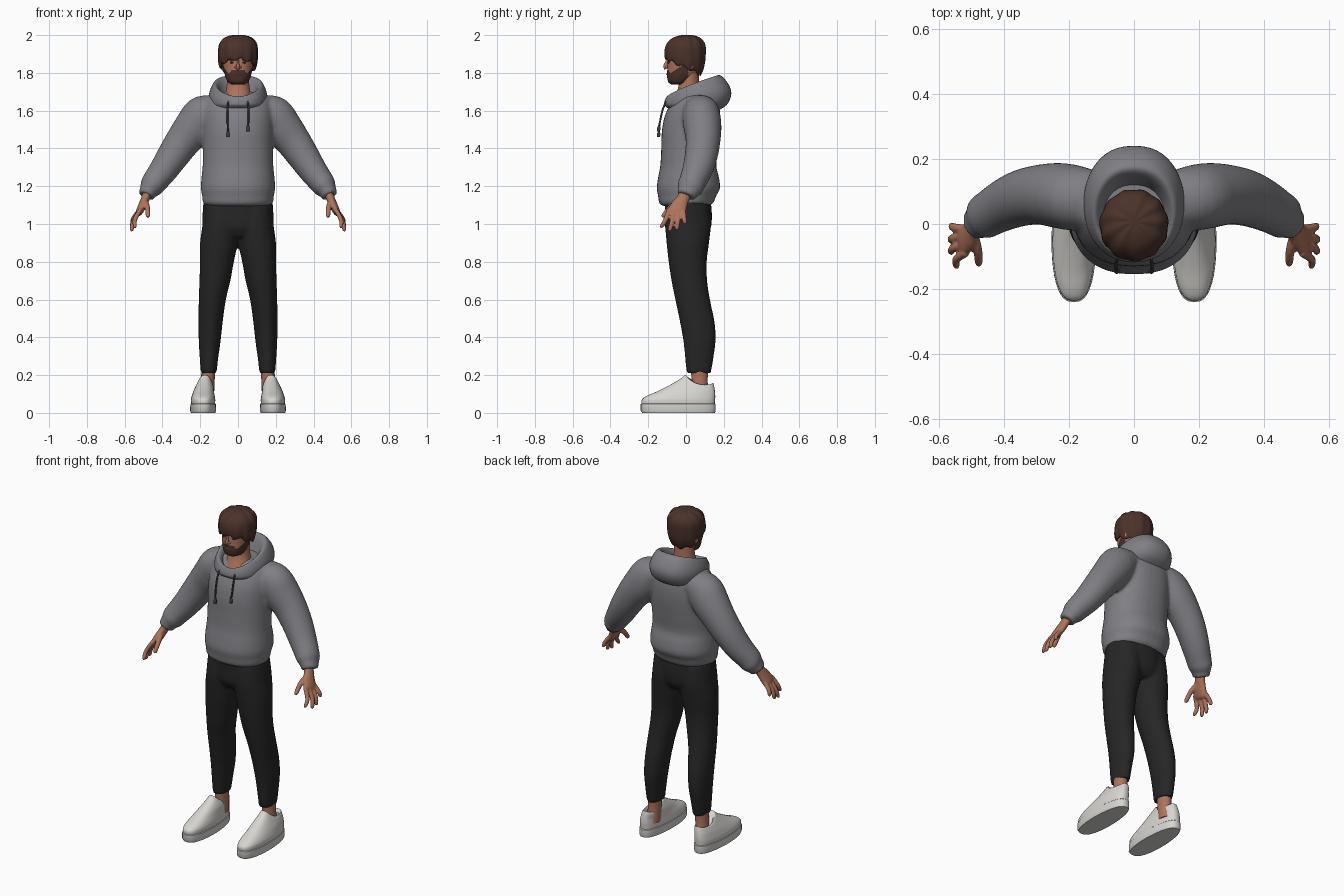
import bpy, bmesh, math
from mathutils import Vector, Matrix


def material(name, rgb):
    m = bpy.data.materials.new(name)
    m.diffuse_color = (*rgb, 1)
    return m


GREY = material("hoodie grey", (0.215, 0.21, 0.23))
CORD = material("cord dark grey", (0.05, 0.05, 0.055))
BLACK = material("trouser black", (0.019, 0.019, 0.019))
SKIN = material("skin tan", (0.42, 0.175, 0.105))
HAIR = material("hair brown", (0.07, 0.032, 0.023))
WHITE = material("shoe white", (0.68, 0.67, 0.64))


def spline(rows, k):
    """Catmull-Rom interpolation of profile rows."""
    out = []
    for i in range(len(rows) - 1):
        a, b, c, d = (rows[min(max(j, 0), len(rows) - 1)] for j in range(i - 1, i + 3))
        for s in range(k):
            t = s / k
            out.append([0.5 * (2 * q + (r - p) * t + (2 * p - 5 * q + 4 * r - w) * t * t
                               + (3 * q - p - 3 * r + w) * t ** 3)
                        for p, q, r, w in zip(a, b, c, d)])
    return out + [list(rows[-1])]


def skin_rings(bm, rings):
    """Join rings of points into a closed skin."""
    loops = [[bm.verts.new(p) for p in ring] for ring in rings]
    n = len(loops[0])
    for lo, hi in zip(loops, loops[1:]):
        for i in range(n):
            j = (i + 1) % n
            bm.faces.new((lo[i], lo[j], hi[j], hi[i]))
    bm.faces.new(loops[0])
    bm.faces.new(loops[-1])


def stack(bm, rows, side=1, n=32, k=4, p=1.0, taper=0, wave=0, jag=0, dip=0, rise=1.0):
    """Stacked ovals: centre x, half width, front y, back y, front z, back z."""
    rows = spline([r if len(r) == 6 else (*r, r[4]) for r in rows], k)
    rings = []
    for i, (cx, rx, yf, yb, zf, zb) in enumerate(rows):
        f, ring = i / (len(rows) - 1), []
        for a in range(n):
            t = math.tau * a / n
            s, back = math.sin(t), (1 - math.cos(t)) / 2
            w = 1 + wave * math.sin(11 * t + 3 * f)
            x = cx + w * rx * math.copysign(abs(s) ** p, s) * (1 - taper * back)
            y = (yf + yb) / 2 + w * (yb - yf) * (back - 0.5)
            z = zf + (zb - zf) * back ** rise
            z += jag * (1 - f) * math.sin(9 * t) - dip * f ** 3 * s * s
            ring.append((side * x, y, z))
        rings.append(ring)
    skin_rings(bm, rings)


def tube(bm, rows, side=1, n=20, k=4):
    """Limb along a path: x, y, z, thickness radius, front-back radius."""
    rows = spline(rows, k)
    pts = [Vector(r[:3]) for r in rows]
    rings = []
    for i, r in enumerate(rows):
        t = (pts[min(i + 1, len(pts) - 1)] - pts[max(i - 1, 0)]).normalized()
        u = (Vector((0, 1, 0)) - t * t.y).normalized()
        v = t.cross(u)
        ring = []
        for a in range(n):
            ang = math.tau * a / n
            q = pts[i] + v * r[3] * math.cos(ang) + u * r[4] * math.sin(ang)
            ring.append((side * q.x, q.y, q.z))
        rings.append(ring)
    skin_rings(bm, rings)


def ball(bm, loc, scale):
    m = Matrix.Translation(loc) @ Matrix.Diagonal((*scale, 1))
    bmesh.ops.create_uvsphere(bm, u_segments=16, v_segments=10, radius=1, matrix=m)


def finish(name, bm, mats, voxel=0, smooth=5, rule=None):
    bmesh.ops.recalc_face_normals(bm, faces=bm.faces[:])
    me = bpy.data.meshes.new(name)
    bm.to_mesh(me)
    bm.free()
    ob = bpy.data.objects.new(name, me)
    bpy.context.collection.objects.link(ob)
    bpy.ops.object.select_all(action='DESELECT')
    ob.select_set(True)
    bpy.context.view_layer.objects.active = ob
    if voxel:
        m = ob.modifiers.new("blend", 'REMESH')
        m.mode, m.voxel_size = 'VOXEL', voxel
        s = ob.modifiers.new("soften", 'SMOOTH')
        s.factor, s.iterations = 0.5, smooth
        for mod in ("blend", "soften"):
            bpy.ops.object.modifier_apply(modifier=mod)
    ob.data.materials.clear()
    for m in mats:
        ob.data.materials.append(m)
    if rule:
        for f in ob.data.polygons:
            f.material_index = rule(f.center)
    bpy.ops.object.shade_smooth_by_angle(angle=math.radians(45))
    return ob


# Hoodie body with sleeves
bm = bmesh.new()
stack(bm, [(0, .165, -.125, .12, 1.095), (0, .185, -.142, .145, 1.112), (0, .19, -.148, .16, 1.15),
           (0, .197, -.155, .18, 1.19), (0, .193, -.147, .174, 1.25), (0, .187, -.136, .16, 1.31),
           (0, .187, -.131, .17, 1.40), (0, .188, -.128, .18, 1.49), (0, .188, -.113, .182, 1.57),
           (0, .18, -.085, .174, 1.63), (0, .16, -.05, .155, 1.675), (0, .11, -.02, .13, 1.70)],
      n=40, p=.85)
ARM = [(.11, .075, 1.62, .07, .085), (.18, .08, 1.578, .107, .1), (.235, .088, 1.51, .105, .1),
       (.29, .09, 1.44, .094, .092), (.345, .08, 1.36, .085, .087), (.395, .06, 1.285, .076, .08),
       (.44, .035, 1.225, .068, .072), (.46, .022, 1.195, .062, .07), (.475, .01, 1.172, .048, .057),
       (.487, 0, 1.148, .045, .051)]
for s in (1, -1):
    tube(bm, ARM, s, n=28)
finish("hoodie", bm, [GREY], voxel=.01, smooth=5)

# Hood lying on the shoulders
bm = bmesh.new()
stack(bm, [(0, .12, -.10, .15, 1.615, 1.59), (0, .148, -.115, .215, 1.63, 1.63),
           (0, .155, -.115, .24, 1.645, 1.69), (0, .147, -.11, .222, 1.66, 1.745),
           (0, .127, -.10, .18, 1.675, 1.788), (0, .107, -.085, .15, 1.668, 1.77),
           (0, .09, -.07, .12, 1.65, 1.70), (0, .08, -.06, .10, 1.62, 1.64)],
      n=48, p=.85, rise=.75)
finish("hood", bm, [GREY])

# Drawstrings with end tips
for s, end, name in ((1, 1.49, "left"), (-1, 1.46, "right")):
    bm = bmesh.new()
    tube(bm, [(.05, -.098, 1.66, .005, .005), (.055, -.122, 1.61, .005, .005),
              (.055, -.138, 1.54, .005, .005), (.053, -.143, end + .03, .005, .005),
              (.053, -.144, end + .02, .009, .009), (.053, -.145, end, .008, .008)], s, n=10, k=3)
    finish(name + "_drawstring", bm, [CORD])

# Trousers
bm = bmesh.new()
LEG = [(.155, .042, .003, .132, .21), (.154, .048, -.004, .144, .28), (.15, .058, -.014, .157, .38),
       (.145, .064, -.032, .152, .48), (.136, .072, -.057, .127, .60), (.122, .082, -.077, .112, .70),
       (.112, .09, -.092, .11, .80), (.101, .1, -.103, .122, .9), (.092, .096, -.11, .132, 1.0),
       (.09, .09, -.1, .12, 1.1)]
for s in (1, -1):
    stack(bm, LEG, s)
stack(bm, [(0, .12, -.08, .1, .93), (0, .182, -.11, .132, .98), (0, .188, -.112, .137, 1.06),
           (0, .182, -.112, .13, 1.13)])
finish("trousers", bm, [BLACK], voxel=.01, smooth=4)

# Hands, ankles and shoes
FINGERS = [(-.088, .545, -.128, .98), (-.063, .562, -.085, .962),
           (-.038, .563, -.048, .968), (-.015, .56, -.006, 1.0)]
for s, name in ((1, "left"), (-1, "right")):
    bm = bmesh.new()
    tube(bm, [(.475, .002, 1.175, .024, .034), (.49, -.015, 1.135, .023, .033),
              (.505, -.035, 1.1, .022, .043), (.522, -.05, 1.065, .019, .047),
              (.53, -.055, 1.05, .012, .04)], s)
    for y0, x1, y1, z1 in FINGERS:
        tube(bm, [(.515, y0, 1.08, .012, .013), ((.53 + x1) / 2 + .008, (y0 + y1) / 2, (1.065 + z1) / 2, .012, .013),
                  (x1, y1, z1 + .008, .01, .011), (x1, y1, z1, .005, .005)], s, n=12)
    tube(bm, [(.495, -.03, 1.125, .016, .018), (.48, -.08, 1.09, .014, .015),
              (.477, -.118, 1.045, .012, .012), (.477, -.124, 1.035, .005, .005)], s, n=12)
    finish(name + "_hand", bm, [SKIN], voxel=.005, smooth=2)

    bm = bmesh.new()
    stack(bm, [(.165, .038, .03, .125, .08), (.16, .036, .03, .115, .16), (.157, .037, .025, .118, .24)], s)
    finish(name + "_ankle", bm, [SKIN])

    bm = bmesh.new()
    stack(bm, [(.185, .068, -.232, .153, 0), (.185, .072, -.24, .157, .012), (.185, .071, -.24, .157, .046),
               (.185, .066, -.234, .152, .05)], s, n=40, k=1, p=.75, taper=.1)
    finish(name + "_sole", bm, [WHITE])

    bm = bmesh.new()
    stack(bm, [(.185, .067, -.235, .152, .044, .044), (.185, .068, -.234, .154, .07, .07),
               (.184, .064, -.208, .155, .09, .09), (.182, .058, -.15, .153, .115, .115),
               (.178, .052, -.085, .15, .148, .135), (.176, .045, -.03, .147, .18, .15),
               (.175, .038, -.005, .143, .2, .158), (.175, .03, .01, .13, .19, .14)],
          s, n=40, p=.75, taper=.1, dip=.045)
    finish(name + "_shoe_upper", bm, [WHITE])

# Neck
bm = bmesh.new()
stack(bm, [(0, .085, -.078, .09, 1.64), (0, .072, -.058, .08, 1.68),
           (0, .06, -.04, .07, 1.73), (0, .058, -.035, .068, 1.80)])
finish("neck", bm, [SKIN])


# Head, with the beard coloured along the jaw
def beard(c):
    moustache = c.z < 1.813 and abs(c.x) < .04 and c.y < -.05
    jaw = c.y < .012 and c.z < 1.797 + .75 * max(0, c.y + .08)
    return 1 if moustache or jaw else 0


bm = bmesh.new()
stack(bm, [(0, .03, -.075, -.01, 1.738), (0, .052, -.093, .02, 1.75), (0, .067, -.1, .05, 1.78),
           (0, .076, -.099, .075, 1.82), (0, .082, -.098, .085, 1.87), (0, .083, -.09, .09, 1.93),
           (0, .06, -.06, .07, 1.97)], n=64, k=8, p=.9)
finish("head", bm, [SKIN, HAIR], rule=beard)

# Face details
bm = bmesh.new()
tube(bm, [(0, -.094, 1.872, .006, .009), (0, -.102, 1.852, .006, .01), (0, -.108, 1.835, .009, .012),
          (0, -.102, 1.823, .008, .013)], n=12)
for x in (-1, 1):
    ball(bm, (x * .01, -.1, 1.83), (.008, .009, .007))
    ball(bm, (x * .083, .022, 1.845), (.011, .02, .03))
ball(bm, (0, -.099, 1.792), (.022, .006, .004))
finish("nose_ears_lips", bm, [SKIN])
bm = bmesh.new()
for x in (-1, 1):
    ball(bm, (x * .032, -.091, 1.855), (.011, .006, .005))
    ball(bm, (x * .034, -.092, 1.87), (.018, .007, .004))
finish("eyes_and_brows", bm, [HAIR])

# Hair with a ragged fringe
bm = bmesh.new()
stack(bm, [(0, .07, -.08, .07, 1.885, 1.81), (0, .092, -.106, .078, 1.872, 1.79),
           (0, .103, -.113, .097, 1.895, 1.83), (0, .105, -.111, .105, 1.925, 1.89),
           (0, .1, -.1, .104, 1.955, 1.945), (0, .078, -.072, .082, 1.983, 1.98),
           (0, .04, -.03, .045, 1.998, 1.997), (0, .006, 0, .012, 2.0, 2.0)],
      n=88, wave=.018, jag=.008)
finish("hair", bm, [HAIR])
